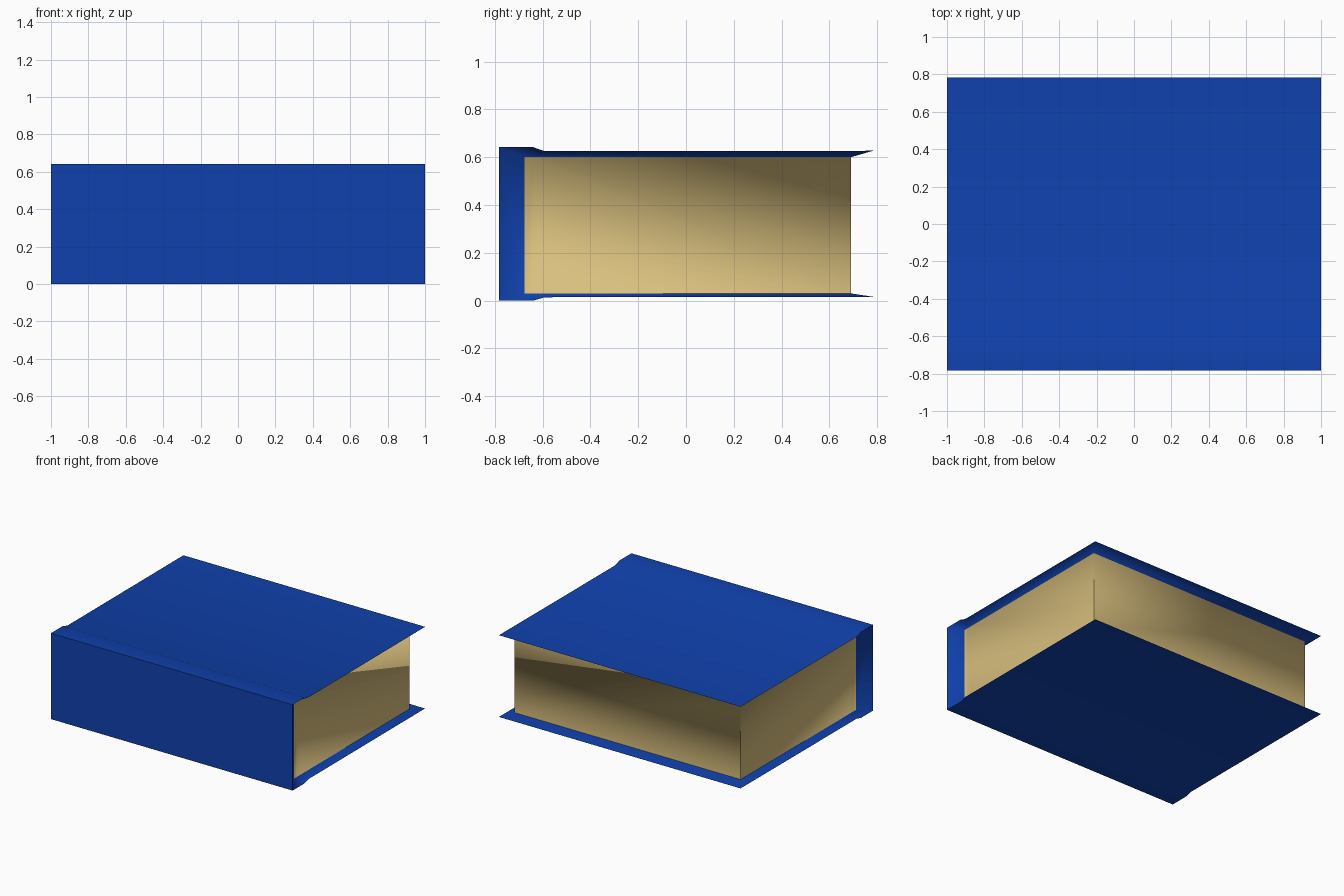
import bpy, bmesh, math

if "Cube" in bpy.data.objects:
    bpy.data.objects.remove(bpy.data.objects["Cube"])

def material(name, rgb):
    m = bpy.data.materials.new(name)
    m.diffuse_color = (*rgb, 1)
    m.use_nodes = True
    m.node_tree.nodes["Principled BSDF"].inputs["Base Color"].default_value = m.diffuse_color
    return m

# Side profiles (y, z): outer skin of the cover, and where it meets the pages
OUTER = [(0.783, 0.627), (-0.59, 0.625), (-0.64, 0.642), (-0.783, 0.642),
         (-0.783, 0.0), (-0.64, 0.0), (-0.59, 0.014), (0.783, 0.016)]
INNER = [(0.69, 0.60), (-0.59, 0.60), (-0.64, 0.60), (-0.675, 0.60),
         (-0.675, 0.03), (-0.64, 0.03), (-0.59, 0.03), (0.69, 0.03)]
HALF, INSET = 1.0, 0.065

bm = bmesh.new()

def loop(profile, x):
    return [bm.verts.new((x, y, z)) for y, z in profile]

def face(verts, mat):
    bm.faces.new(verts).material_index = mat

def strip(a, b):
    for i in range(len(a) - 1):
        face((a[i], a[i + 1], b[i + 1], b[i]), 0)

out_l, out_r = loop(OUTER, -HALF), loop(OUTER, HALF)
in_l, in_r = loop(INNER, -HALF + INSET), loop(INNER, HALF - INSET)

# Cover: outer skin, bevelled rims at both ends and along the open edges
strip(out_l, out_r)
strip(out_l, in_l)
strip(out_r, in_r)
for i in (0, -1):
    face((out_l[i], out_r[i], in_r[i], in_l[i]), 0)

# Page block: two ends and the open edge
face(in_l, 1)
face(in_r, 1)
face((in_l[0], in_r[0], in_r[-1], in_l[-1]), 1)

bmesh.ops.recalc_face_normals(bm, faces=bm.faces)
mesh = bpy.data.meshes.new("book")
bm.to_mesh(mesh)
bm.free()
mesh.materials.append(material("blue cover", (0.005, 0.053, 0.42)))
mesh.materials.append(material("tan pages", (0.70, 0.53, 0.21)))

book = bpy.data.objects.new("book", mesh)
bpy.context.collection.objects.link(book)
bpy.context.view_layer.objects.active = book
book.select_set(True)
bpy.ops.object.shade_smooth_by_angle(angle=math.radians(75))
